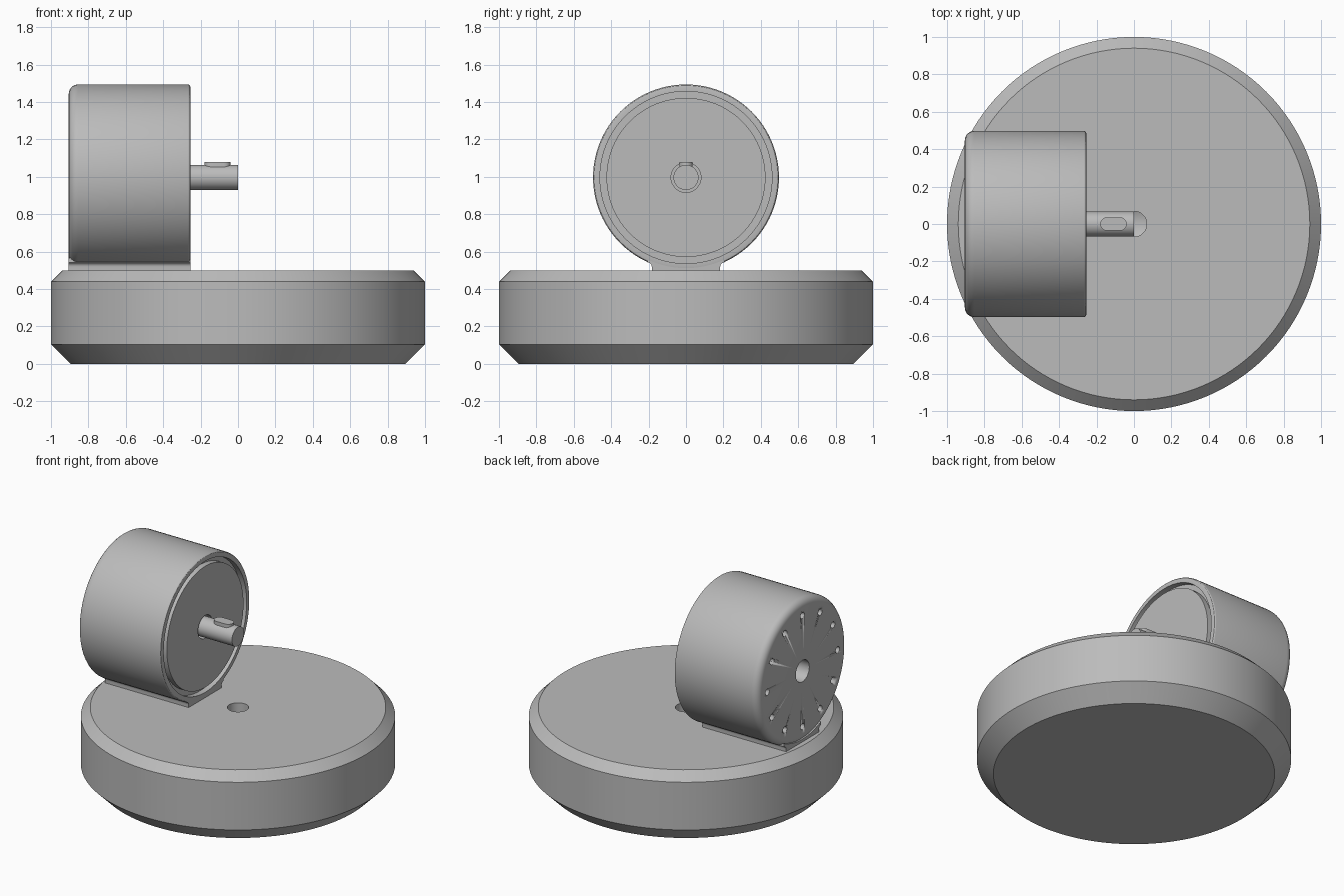
import bpy, bmesh, math
from mathutils import Matrix, Vector

cube = bpy.data.objects.get("Cube")
if cube:
    bpy.data.objects.remove(cube, do_unlink=True)

grey = bpy.data.materials.new("machined_grey")
grey.use_nodes = True
tone = (0.5, 0.5, 0.5, 1)
grey.diffuse_color = tone
grey.node_tree.nodes["Principled BSDF"].inputs["Base Color"].default_value = tone

AXIS_Z = 0.997          # height of the drum axis
BACK, FRONT = -0.905, -0.255
ALONG_X = Matrix.Translation((0, 0, AXIS_Z)) @ Matrix.Rotation(math.pi / 2, 4, "Y")


def finish(name, bm):
    """Turn a bmesh into a smooth-shaded grey object with crisp edges."""
    bmesh.ops.remove_doubles(bm, verts=bm.verts, dist=1e-5)
    bmesh.ops.recalc_face_normals(bm, faces=bm.faces)
    mesh = bpy.data.meshes.new(name)
    bm.to_mesh(mesh)
    bm.free()
    mesh.materials.append(grey)
    obj = bpy.data.objects.new(name, mesh)
    bpy.context.collection.objects.link(obj)
    bpy.ops.object.select_all(action="DESELECT")
    obj.select_set(True)
    bpy.context.view_layer.objects.active = obj
    bpy.ops.object.shade_smooth_by_angle(angle=math.radians(30))
    return obj


def lathe(name, profile, matrix=Matrix(), sides=96):
    """Revolve (radius, height) points around the local z axis."""
    bm = bmesh.new()
    verts = [bm.verts.new((r, 0, h)) for r, h in profile]
    edges = [bm.edges.new(pair) for pair in zip(verts, verts[1:])]
    bmesh.ops.spin(bm, geom=verts + edges, axis=(0, 0, 1), cent=(0, 0, 0),
                   angle=math.tau, steps=sides, use_merge=True)
    bmesh.ops.transform(bm, matrix=matrix, verts=bm.verts)
    return finish(name, bm)


def prism(name, outline, depth):
    """Extrude a closed outline of 3D points along a vector."""
    bm = bmesh.new()
    face = bm.faces.new([bm.verts.new(p) for p in outline])
    new = bmesh.ops.extrude_face_region(bm, geom=[face], use_keep_orig=True)["geom"]
    bmesh.ops.translate(bm, vec=Vector(depth),
                        verts=[v for v in new if isinstance(v, bmesh.types.BMVert)])
    return finish(name, bm)


def arc(cx, cy, r, start, end, steps):
    """Points on an arc, angles in degrees."""
    angles = [math.radians(start + (end - start) * i / steps) for i in range(steps + 1)]
    return [(cx + r * math.cos(a), cy + r * math.sin(a)) for a in angles]


# Round base with chamfers and a blind centre hole
lathe("base", [(0, 0), (0.895, 0), (1, 0.105), (1, 0.44), (0.94, 0.5),
               (0.068, 0.5), (0.068, 0.25), (0, 0.22)], sides=128)

# Drum housing: back bore, rounded back edge, front rim, groove and end plate
R = 0.497
drum = lathe("drum_housing",
             [(0, BACK + 0.2), (0.075, BACK + 0.2), (0.075, BACK)]
             + arc(R - 0.05, BACK + 0.05, 0.05, -90, 0, 6)
             + arc(R - 0.012, FRONT - 0.012, 0.012, 0, 90, 3)
             + [(0.46, FRONT), (0.46, FRONT - 0.04), (0.425, FRONT - 0.04),
                (0.425, FRONT), (0.08, FRONT), (0.08, FRONT - 0.05), (0, FRONT - 0.05)],
             ALONG_X)

# Ring of twelve bolt holes in the back face
bm = bmesh.new()
for i in range(12):
    a = math.tau * i / 12
    place = Matrix.Translation((BACK, 0.39 * math.cos(a), AXIS_Z + 0.39 * math.sin(a)))
    bmesh.ops.create_cone(bm, cap_ends=True, segments=16, radius1=0.022, radius2=0.022,
                          depth=0.16, matrix=place @ Matrix.Rotation(math.pi / 2, 4, "Y"))
cutter = finish("bolt_hole_cutter", bm)
cutter.hide_render = True
cutter.hide_set(True)
cutter.display_type = "WIRE"
holes = drum.modifiers.new("bolt_holes", "BOOLEAN")
holes.object = cutter
holes.solver = "EXACT"
bpy.context.view_layer.objects.active = drum
bpy.ops.object.modifier_apply(modifier=holes.name)
bpy.data.objects.remove(cutter, do_unlink=True)

# Pedestal: filleted sides below, top following the drum wall
side = arc(0.205, 0.52, 0.022, 180, 90, 5)
half = [(0.183, 0.5)] + side
span = math.degrees(math.asin(0.205 / 0.478))
saddle = arc(0, AXIS_Z, 0.478, -90 + span, -90 - span, 16)
outline = half + saddle + [(-y, z) for y, z in reversed(half)]
prism("pedestal", [(BACK, y, z) for y, z in outline], (FRONT - BACK, 0, 0))

# Output shaft with its rounded key
lathe("shaft", [(0, FRONT - 0.06), (0.067, FRONT - 0.06), (0.067, 0), (0, 0)], ALONG_X, 48)
key = arc(-0.075, 0, 0.036, -90, 90, 10) + arc(-0.144, 0, 0.036, 90, 270, 10)
prism("shaft_key", [(x, y, AXIS_Z + 0.04) for x, y in key], (0, 0, 0.042))
